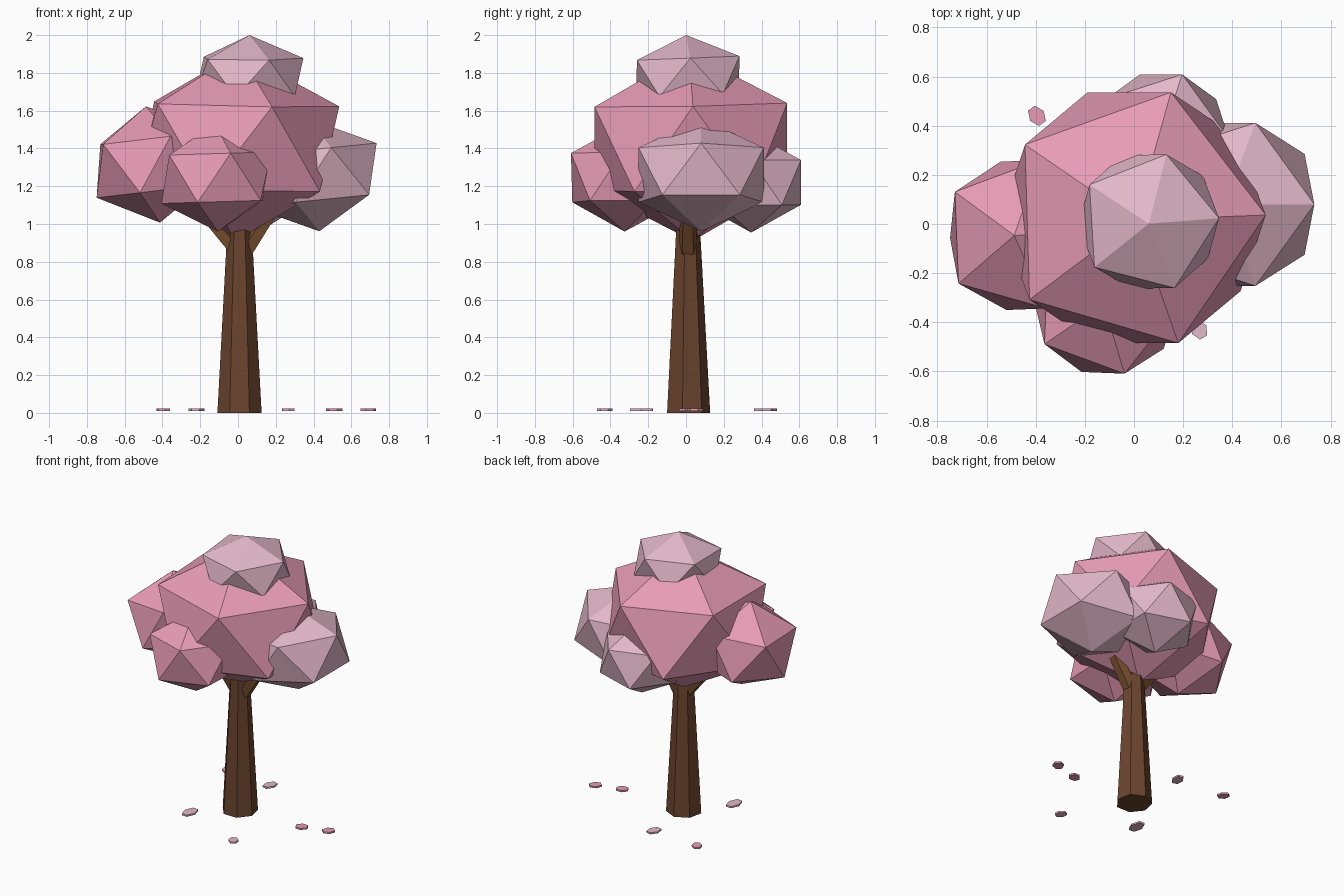
import bpy
import math
from mathutils import Vector

cube = bpy.data.objects.get("Cube")
if cube:
    bpy.data.objects.remove(cube, do_unlink=True)


def material(name, r, g, b):
    mat = bpy.data.materials.new(name)
    mat.use_nodes = True
    mat.diffuse_color = (r, g, b, 1)
    mat.node_tree.nodes["Principled BSDF"].inputs["Base Color"].default_value = (r, g, b, 1)
    return mat


pink = material("blossom pink", 0.80, 0.33, 0.46)
pale = material("pale blossom", 0.77, 0.48, 0.58)
bark = material("bark brown", 0.147, 0.058, 0.027)
wood = material("branch brown", 0.20, 0.08, 0.03)


def finish(name, mat):
    obj = bpy.context.object
    obj.name = name
    obj.data.materials.append(mat)
    return obj


def limb(name, start, end, r1, r2, sides, mat):
    """Tapered low-poly cylinder between two points."""
    a, b = Vector(start), Vector(end)
    bpy.ops.mesh.primitive_cone_add(vertices=sides, radius1=r1, radius2=r2,
                                    depth=(b - a).length, location=(a + b) / 2)
    obj = finish(name, mat)
    if abs(b.x - a.x) > 0.01:
        obj.rotation_euler = (b - a).to_track_quat("Z", "Y").to_euler()


def blossom(name, mat, center, radius, height, tilt=(0, 0, 0)):
    """Flattened icosahedron clump."""
    bpy.ops.mesh.primitive_ico_sphere_add(subdivisions=1, radius=1,
                                          location=center, rotation=tilt)
    finish(name, mat).scale = (radius, radius, height)


def petal(name, mat, x, y, rx, ry, turn):
    bpy.ops.mesh.primitive_cylinder_add(vertices=6, radius=1, depth=0.012,
                                        location=(x, y, 0.017), rotation=(0, 0, turn))
    finish(name, mat).scale = (rx, ry, 1)


# Trunk and the two branches of the fork
limb("trunk", (0.008, 0.008, 0), (0.008, 0.008, 1.0), 0.12, 0.065, 7, bark)
limb("left_branch", (0.04, 0.01, 0.86), (0.26, 0.01, 1.2), 0.05, 0.04, 5, wood)
limb("right_branch", (-0.01, 0.01, 0.87), (-0.25, 0.01, 1.15), 0.05, 0.04, 5, wood)

# Canopy
blossom("main_canopy", pink, (-0.005, 0.025, 1.41), 0.60, 0.50, (0.02, 0.02, 0.03))
blossom("top_canopy", pale, (0.06, 0.01, 1.78), 0.32, 0.22, (0.04, 0, 0.06))
blossom("right_canopy", pink, (-0.45, -0.045, 1.315), 0.355, 0.31, (0, -0.12, 0.04))
blossom("front_canopy", pink, (-0.115, -0.325, 1.245), 0.33, 0.285, (0, -0.03, -0.04))
blossom("left_canopy", pale, (0.40, 0.08, 1.26), 0.39, 0.30, (0, -0.10, 0))
blossom("back_canopy", pale, (0.11, 0.345, 1.22), 0.31, 0.265)

# Fallen petals
petals = [
    (pink, -0.395, 0.44, 0.044, 0.034, 2.2),
    (pale, 0.265, -0.43, 0.042, 0.034, 2.1),
    (pale, -0.22, -0.235, 0.068, 0.042, 1.5),
    (pale, -0.03, 0.41, 0.055, 0.038, 1.3),
    (pink, 0.51, 0.0, 0.045, 0.038, 0.4),
    (pink, 0.69, 0.05, 0.045, 0.038, 0.8),
]
for i, (mat, *spec) in enumerate(petals):
    petal(f"petal_{i + 1}", mat, *spec)
